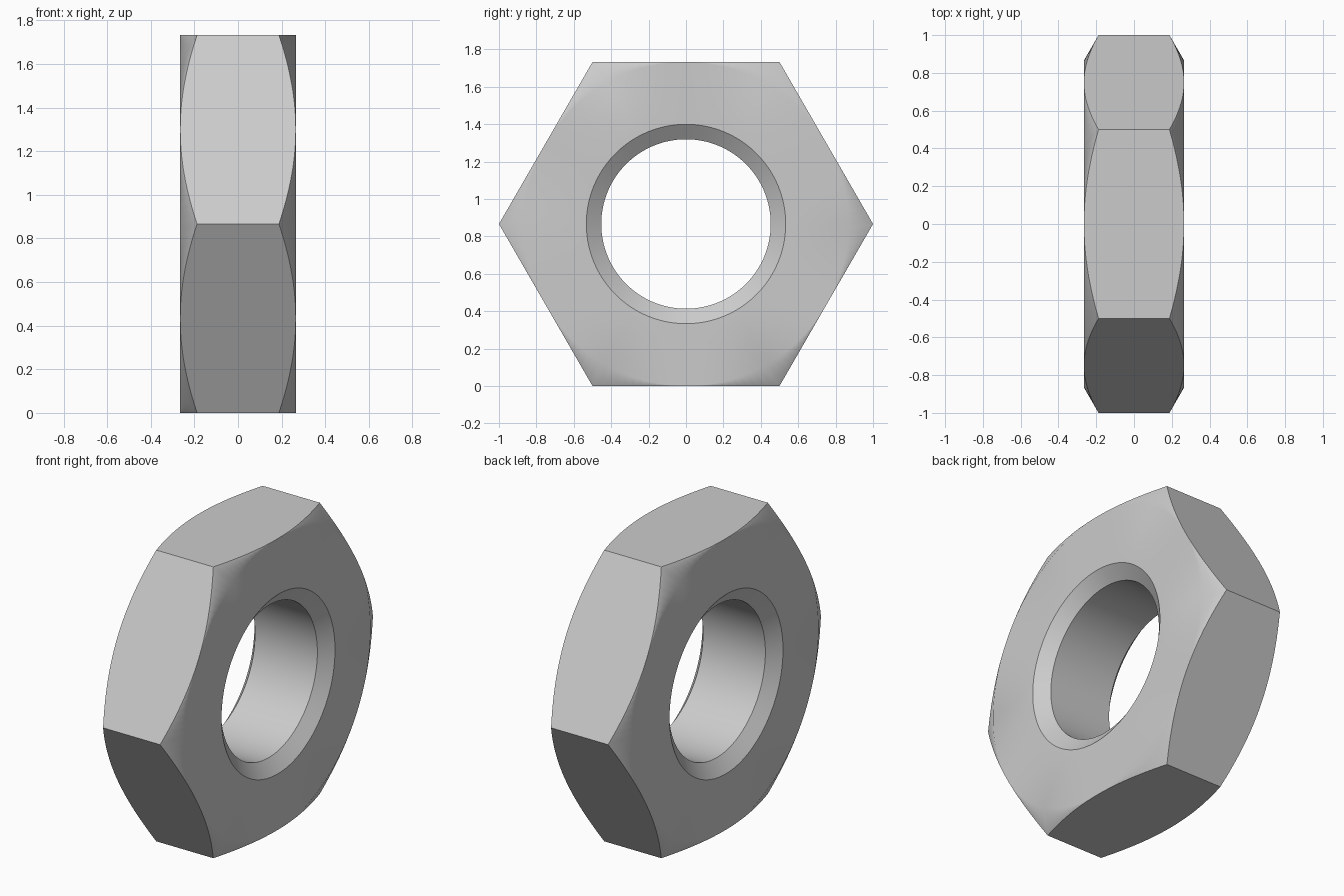
import bpy
import bmesh
from math import cos, sin, tan, pi, radians

if "Cube" in bpy.data.objects:
    bpy.data.objects.remove(bpy.data.objects["Cube"], do_unlink=True)

SEGMENTS = 144            # multiple of six, so the corners are exact
FLAT = cos(pi / 6)        # distance from axis to each hexagon flat
HALF = 0.265              # half thickness
BORE, MOUTH, SINK = 0.453, 0.533, 0.06
CHAMFER = tan(radians(30))


def section(angle):
    """Closed (x, radius) outline of the nut at one angle around its axis."""
    outer = FLAT / cos((angle % (pi / 3)) - pi / 6)
    edge = HALF - (outer - FLAT) * CHAMFER
    side = [(HALF - SINK, BORE), (HALF, MOUTH), (HALF, FLAT), (edge, outer)]
    return side + [(-x, r) for x, r in reversed(side)]


# Steel colour
steel = bpy.data.materials.new("grey steel")
steel.use_nodes = True
grey = (0.6, 0.6, 0.6, 1)
steel.diffuse_color = grey
steel.node_tree.nodes["Principled BSDF"].inputs["Base Color"].default_value = grey

# Sweep the outline around the x axis
bm = bmesh.new()
rings = []
for i in range(SEGMENTS):
    a = 2 * pi * i / SEGMENTS
    rings.append([bm.verts.new((x, r * cos(a), FLAT + r * sin(a)))
                  for x, r in section(a)])
for i, ring in enumerate(rings):
    following = rings[(i + 1) % SEGMENTS]
    for j in range(len(ring)):
        k = (j + 1) % len(ring)
        bm.faces.new((ring[j], ring[k], following[k], following[j]))

# Close the points where the chamfer meets the middle of each flat
bmesh.ops.remove_doubles(bm, verts=bm.verts, dist=0.0001)
bmesh.ops.recalc_face_normals(bm, faces=bm.faces)
mesh = bpy.data.meshes.new("hex_nut")
bm.to_mesh(mesh)
bm.free()
mesh.materials.append(steel)

nut = bpy.data.objects.new("hex_nut", mesh)
bpy.context.collection.objects.link(nut)
bpy.ops.object.select_all(action="DESELECT")
nut.select_set(True)
bpy.context.view_layer.objects.active = nut

# Round bore and chamfers, crisp hexagon edges
bpy.ops.object.shade_smooth_by_angle(angle=radians(33))
weighted = nut.modifiers.new("weighted_normals", "WEIGHTED_NORMAL")
weighted.keep_sharp = True
